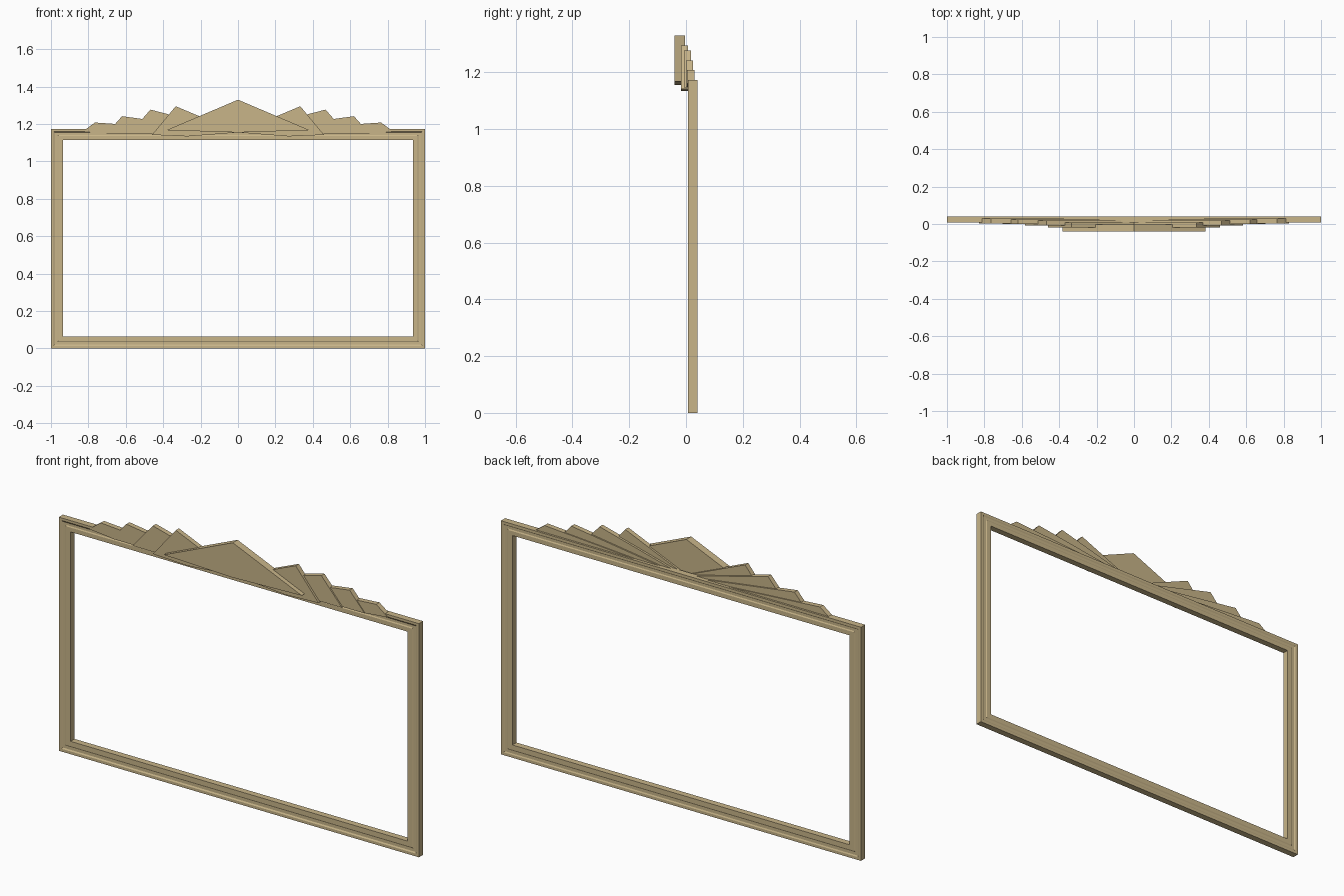
import bpy, bmesh

if "Cube" in bpy.data.objects:
    bpy.data.objects.remove(bpy.data.objects["Cube"])

gold = bpy.data.materials.new("antique_gold")
gold.diffuse_color = (0.58, 0.46, 0.25, 1)
gold.use_nodes = True
gold.node_tree.nodes["Principled BSDF"].inputs["Base Color"].default_value = gold.diffuse_color


def finish(name, bm):
    bmesh.ops.recalc_face_normals(bm, faces=bm.faces[:])
    mesh = bpy.data.meshes.new(name)
    bm.to_mesh(mesh)
    bm.free()
    mesh.materials.append(gold)
    obj = bpy.data.objects.new(name, mesh)
    bpy.context.collection.objects.link(obj)
    return obj


def plate(name, outline, y0, y1):
    """Extrude an (x, z) outline from y0 back to y1."""
    bm = bmesh.new()
    face = bm.faces.new([bm.verts.new((x, y0, z)) for x, z in outline])
    ext = bmesh.ops.extrude_face_region(bm, geom=[face])
    for v in ext["geom"]:
        if isinstance(v, bmesh.types.BMVert):
            v.co.y = y1
    return finish(name, bm)


# Mitred frame: moulding profile as (inset from outer edge, y), swept round the rectangle
HEIGHT = 1.173
profile = [(0, 0.04), (0, 0.007), (0.014, 0.007), (0.02, 0.011), (0.034, 0.011),
           (0.04, 0.008), (0.064, 0.008), (0.064, 0.04),
           (0.040, 0.04), (0.034, 0.037), (0.02, 0.037), (0.014, 0.04)]
bm = bmesh.new()
rings = []
for sx, top in ((-1, 0), (1, 0), (1, 1), (-1, 1)):
    rings.append([bm.verts.new((sx * (1 - d), y, HEIGHT - d * 0.9 if top else d))
                  for d, y in profile])
n = len(profile)
for i in range(4):
    a, b = rings[i], rings[(i + 1) % 4]
    for j in range(n):
        k = (j + 1) % n
        bm.faces.new((a[j], a[k], b[k], b[j]))
finish("moulded_frame", bm)

# Central crest: flat kite
plate("center_crest", [(0, 1.33), (0.383, 1.167), (0, 1.155), (-0.383, 1.167)], -0.041, -0.003)

# Fan blades radiating from the crest base: peak, tip, lower corner, front y, back y
HUB = (0, 1.155)
blades = [
    ((0.333, 1.295), (0.46, 1.142), (0.27, 1.134), -0.018, 0.007),
    ((0.468, 1.277), (0.582, 1.147), (0.42, 1.146), -0.007, 0.018),
    ((0.62, 1.242), (0.703, 1.148), (0.55, 1.148), 0.0, 0.025),
    ((0.765, 1.208), (0.83, 1.16), (0.70, 1.147), 0.004, 0.030),
]
for i, (peak, tip, low, y0, y1) in enumerate(blades, 1):
    for side, s in (("right", 1), ("left", -1)):
        plate(f"fan_blade_{side}_{i}",
              [(s * x, z) for x, z in (HUB, peak, tip, low)], y0, y1)
